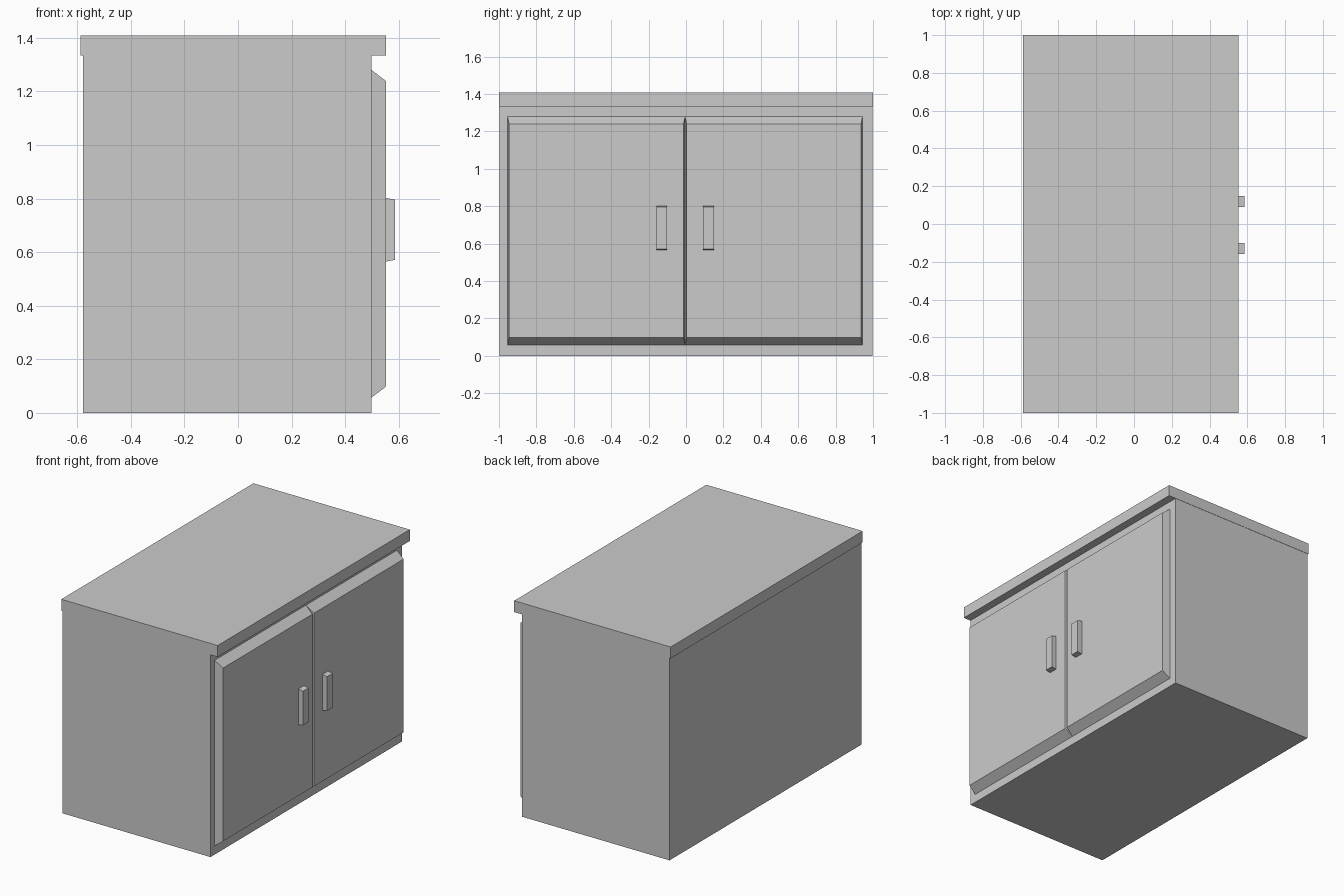
import bpy

if "Cube" in bpy.data.objects:
    bpy.data.objects.remove(bpy.data.objects["Cube"])


def block(name, x0, x1, y, z, inset_y=0.0, inset_z0=0.0, inset_z1=0.0):
    """Box from x0 to x1 whose +x face can be inset to form a tapered front."""
    (ya, yb), (za, zb) = y, z
    verts = []
    for x, k in ((x0, 0), (x1, 1)):
        a, b = ya + k * inset_y, yb - k * inset_y
        lo, hi = za + k * inset_z0, zb - k * inset_z1
        verts += [(x, a, lo), (x, b, lo), (x, b, hi), (x, a, hi)]
    faces = [(0, 3, 2, 1), (4, 5, 6, 7)]
    faces += [(i, (i + 1) % 4, (i + 1) % 4 + 4, i + 4) for i in range(4)]
    mesh = bpy.data.meshes.new(name)
    mesh.from_pydata(verts, [], faces)
    obj = bpy.data.objects.new(name, mesh)
    bpy.context.collection.objects.link(obj)
    return obj


# Cabinet body and overhanging worktop
block("cabinet_body", -0.579, 0.498, (-0.998, 0.998), (0, 1.334))
block("worktop", -0.588, 0.552, (-1, 1), (1.334, 1.409))

# Pair of bevelled doors with tapered pull handles, mirrored about the seam
seam = -0.005
for side, label in ((-1, "left"), (1, "right")):
    door_y = sorted((seam, seam + side * 0.949))
    block(label + "_door", 0.498, 0.552, door_y, (0.057, 1.28), 0.008, 0.041, 0.041)
    handle_y = sorted((seam + side * 0.096, seam + side * 0.154))
    block(label + "_handle", 0.552, 0.586, handle_y, (0.565, 0.802), 0.0, 0.006, 0.006)
